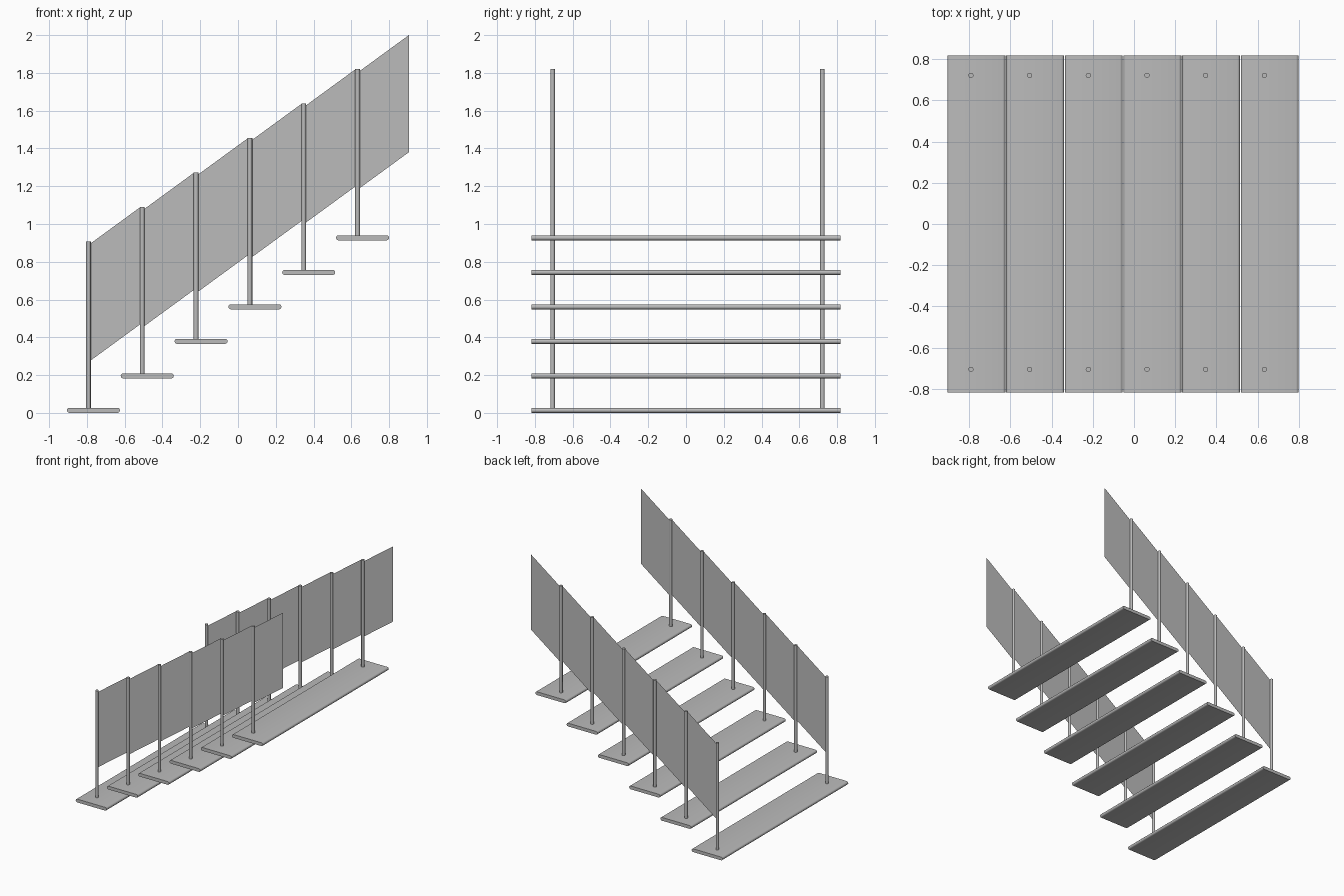
import bpy, bmesh, math

cube = bpy.data.objects.get("Cube")
if cube:
    bpy.data.objects.remove(cube, do_unlink=True)

STEPS, RUN, RISE = 6, 0.285, 0.1826
TREAD_W, TREAD_T, TREAD_HALF = 0.281, 0.027, 0.819
POST_R, POST_TOP = 0.0125, 0.907
FIRST_TREAD, FIRST_POST = -0.906, -0.792
SIDES = {"right": -0.706, "left": 0.722}

grey = bpy.data.materials.new("plain grey")
grey.use_nodes = True
colour = (0.5, 0.5, 0.5, 1)
grey.diffuse_color = colour
grey.node_tree.nodes["Principled BSDF"].inputs["Base Color"].default_value = colour


def make_object(name, bm, smooth=False):
    bmesh.ops.recalc_face_normals(bm, faces=bm.faces)
    mesh = bpy.data.meshes.new(name)
    bm.to_mesh(mesh)
    bm.free()
    mesh.materials.append(grey)
    obj = bpy.data.objects.new(name, mesh)
    bpy.context.collection.objects.link(obj)
    if smooth:
        bpy.ops.object.select_all(action='DESELECT')
        obj.select_set(True)
        bpy.context.view_layer.objects.active = obj
        bpy.ops.object.shade_smooth_by_angle(angle=math.radians(40))
    return obj


def tread(name, x, z):
    """Plank with rounded long edges, extruded along y."""
    bm = bmesh.new()
    r, n = TREAD_T / 2, 6
    ring = []
    for centre, start in ((x + TREAD_W - r, -math.pi / 2), (x + r, math.pi / 2)):
        for k in range(n + 1):
            a = start + math.pi * k / n
            ring.append(bm.verts.new((centre + r * math.cos(a), -TREAD_HALF,
                                      z + r + r * math.sin(a))))
    face = bm.faces.new(ring)
    grown = bmesh.ops.extrude_face_region(bm, geom=[face], use_keep_orig=True)
    moved = [v for v in grown["geom"] if isinstance(v, bmesh.types.BMVert)]
    bmesh.ops.translate(bm, verts=moved, vec=(0, 2 * TREAD_HALF, 0))
    make_object(name, bm, True)


def post(name, x, y, bottom, top):
    bm = bmesh.new()
    bmesh.ops.create_cone(bm, cap_ends=True, segments=16, radius1=POST_R,
                          radius2=POST_R, depth=top - bottom)
    bmesh.ops.translate(bm, verts=bm.verts, vec=(x, y, (top + bottom) / 2))
    make_object(name, bm, True)


def panel(name, x, y, top):
    """Thin slanted sheet that fills the bay after a post."""
    x0, x1, rise, height = x + 0.01, x + 0.273, 0.192, 0.62
    bm = bmesh.new()
    corners = ((x0, top - height), (x1, top + rise - height),
               (x1, top + rise), (x0, top))
    bm.faces.new([bm.verts.new((px, y, pz)) for px, pz in corners])
    make_object(name, bm)


# Each step carries a tread, two posts and two railing panels
for i in range(STEPS):
    lift = i * RISE
    tread(f"tread_{i + 1}", FIRST_TREAD + i * RUN, lift)
    px = FIRST_POST + i * RUN
    for side, y in SIDES.items():
        post(f"{side}_post_{i + 1}", px, y, lift + TREAD_T * 0.8, POST_TOP + lift)
        panel(f"{side}_panel_{i + 1}", px, y, POST_TOP - 0.011 + lift)
